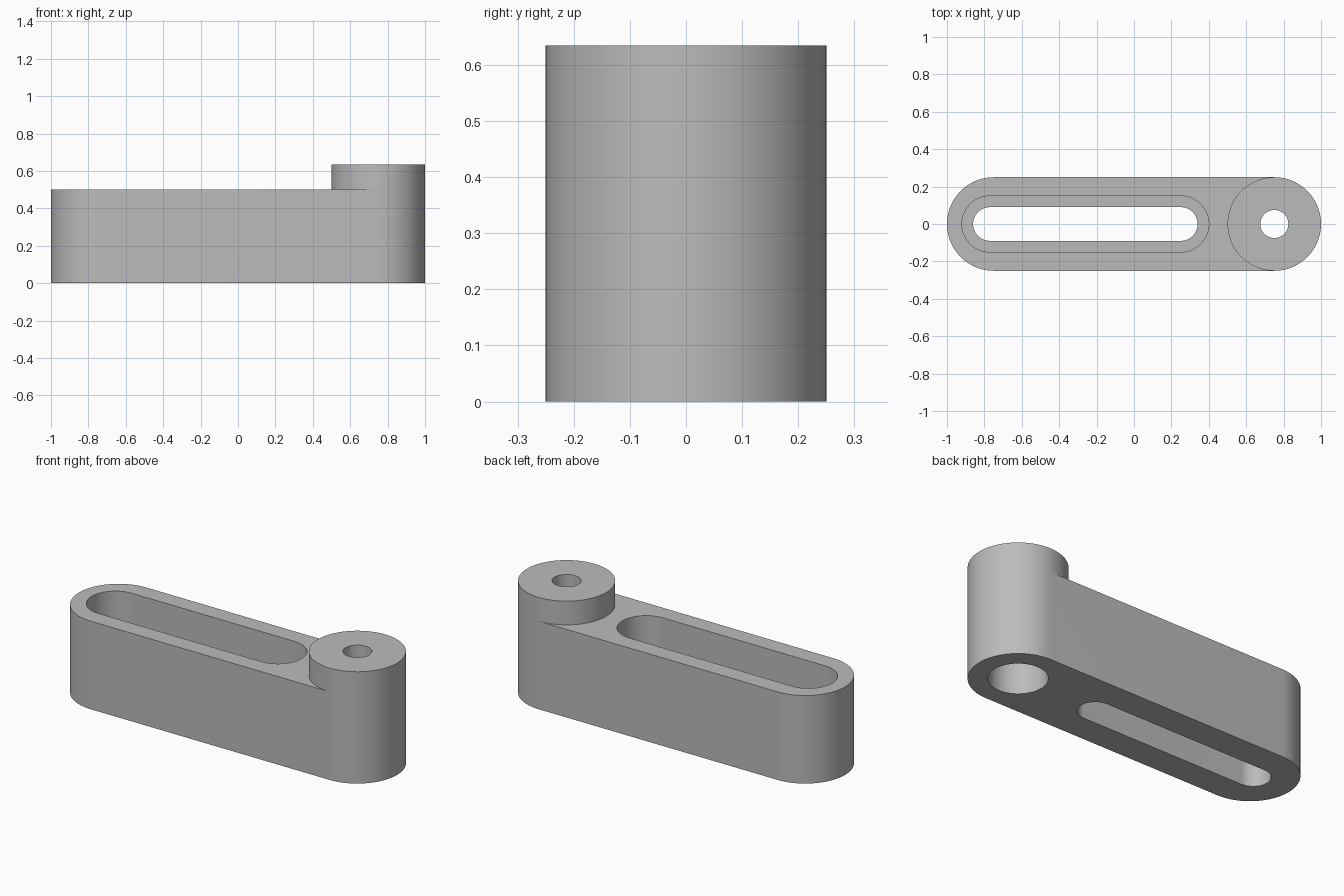
import bpy, bmesh, math

cube = bpy.data.objects.get("Cube")
if cube:
    bpy.data.objects.remove(cube, do_unlink=True)

grey = bpy.data.materials.new("plain_grey")
grey.use_nodes = True
colour = (0.5, 0.5, 0.5, 1)
grey.diffuse_color = colour
grey.node_tree.nodes["Principled BSDF"].inputs["Base Color"].default_value = colour

ARC = 48  # segments in each half circle


def pill(name, x_left, x_right, radius, z_low, z_high):
    """Upright prism with round ends; equal centres give a cylinder."""
    points = []
    for cx, start in ((x_right, -math.pi / 2), (x_left, math.pi / 2)):
        for i in range(ARC + 1):
            if cx == x_left == x_right and i == ARC:
                continue
            a = start + math.pi * i / ARC
            points.append((cx + radius * math.cos(a), radius * math.sin(a), z_low))
    bm = bmesh.new()
    base = bm.faces.new([bm.verts.new(p) for p in points])
    top = bmesh.ops.extrude_face_region(bm, geom=[base])["geom"]
    verts = [v for v in top if isinstance(v, bmesh.types.BMVert)]
    bmesh.ops.translate(bm, verts=verts, vec=(0, 0, z_high - z_low))
    bmesh.ops.recalc_face_normals(bm, faces=bm.faces)
    mesh = bpy.data.meshes.new(name)
    bm.to_mesh(mesh)
    bm.free()
    mesh.materials.append(grey)
    obj = bpy.data.objects.new(name, mesh)
    bpy.context.collection.objects.link(obj)
    return obj


def combine(target, tool, operation):
    """Apply a boolean and discard the tool object."""
    mod = target.modifiers.new(operation.lower(), "BOOLEAN")
    mod.operation, mod.object, mod.solver = operation, tool, "EXACT"
    bpy.context.view_layer.objects.active = target
    bpy.ops.object.modifier_apply(modifier=mod.name)
    bpy.data.objects.remove(tool, do_unlink=True)


# Arm with a raised round boss at one end
arm = pill("clamp_arm", -0.75, 0.75, 0.25, 0, 0.5)
combine(arm, pill("boss", 0.75, 0.75, 0.25, 0, 0.635), "UNION")

# Stepped long slot: wide recess above, narrow slot through the floor
combine(arm, pill("slot_recess", -0.77, 0.25, 0.15, 0.25, 0.7), "DIFFERENCE")
combine(arm, pill("through_slot", -0.77, 0.25, 0.09, -0.1, 0.4), "DIFFERENCE")

# Bolt hole with a wide counterbore from underneath
combine(arm, pill("bolt_hole", 0.75, 0.75, 0.075, -0.1, 0.8), "DIFFERENCE")
combine(arm, pill("counterbore", 0.75, 0.75, 0.15, -0.1, 0.32), "DIFFERENCE")

# Smooth round walls, crisp rims
bpy.ops.object.select_all(action="DESELECT")
arm.select_set(True)
bpy.context.view_layer.objects.active = arm
bpy.ops.object.shade_smooth_by_angle(angle=math.radians(30))
